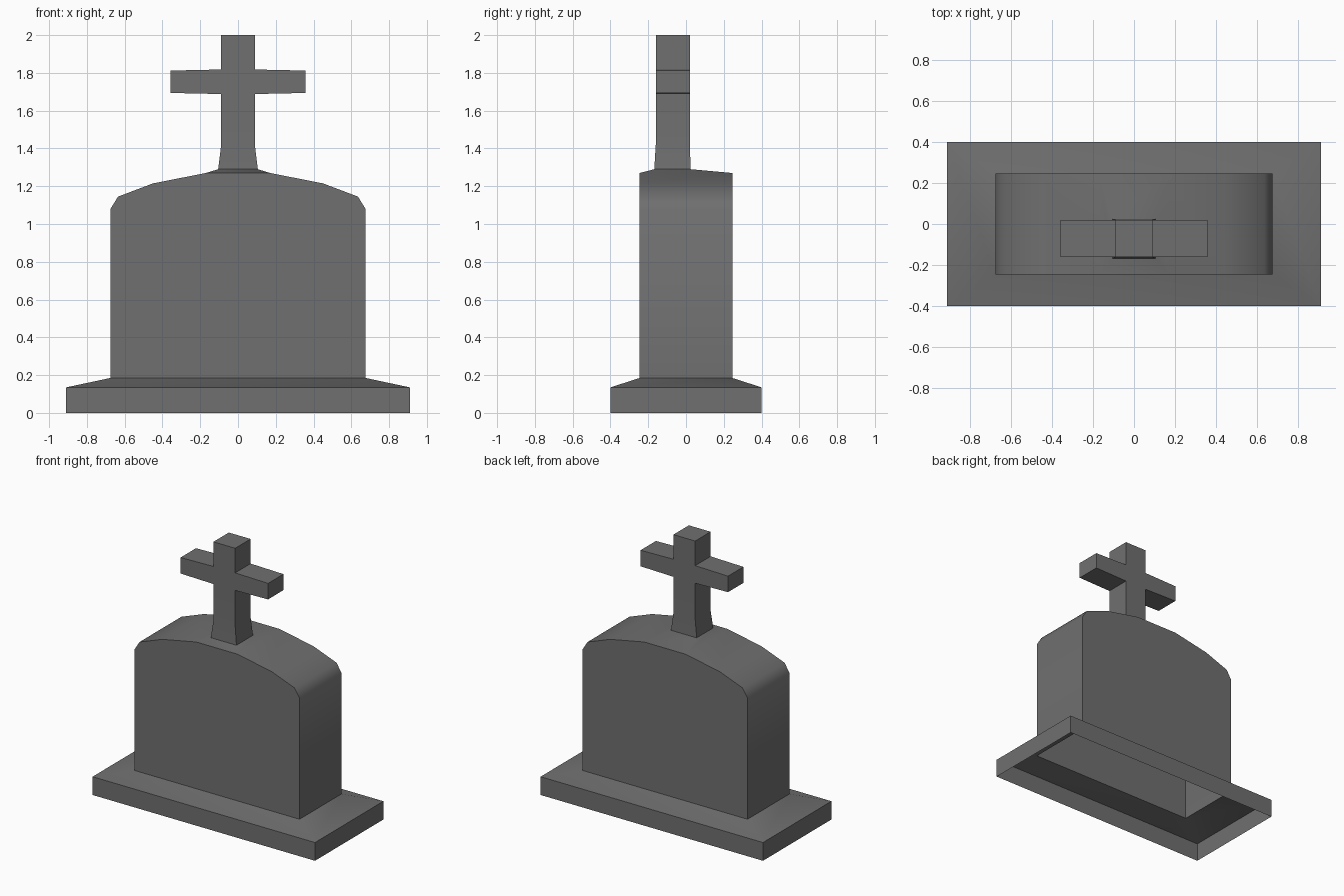
import bpy
import bmesh
from math import radians

cube = bpy.data.objects.get("Cube")
if cube:
    bpy.data.objects.remove(cube, do_unlink=True)

stone = bpy.data.materials.new("grey stone")
stone.use_nodes = True
GREY = (0.16, 0.16, 0.16, 1)
stone.diffuse_color = GREY
stone.node_tree.nodes["Principled BSDF"].inputs["Base Color"].default_value = GREY


def rect_ring(bm, half_x, y0, y1, z):
    """Counter-clockwise horizontal rectangle."""
    corners = [(-half_x, y0), (half_x, y0), (half_x, y1), (-half_x, y1)]
    return [bm.verts.new((x, y, z)) for x, y in corners]


def loft(bm, sections):
    """Bridge stacked rectangles with side faces; returns the rings."""
    rings = [rect_ring(bm, *s) for s in sections]
    for a, b in zip(rings, rings[1:]):
        for i in range(4):
            j = (i + 1) % 4
            bm.faces.new((a[i], a[j], b[j], b[i]))
    return rings


def finish(bm, name):
    bmesh.ops.remove_doubles(bm, verts=bm.verts, dist=0.001)
    mesh = bpy.data.meshes.new(name)
    bm.to_mesh(mesh)
    bm.free()
    mesh.materials.append(stone)
    obj = bpy.data.objects.new(name, mesh)
    bpy.context.collection.objects.link(obj)
    bpy.ops.object.select_all(action="DESELECT")
    obj.select_set(True)
    bpy.context.view_layer.objects.active = obj
    bpy.ops.object.shade_smooth_by_angle(angle=radians(45))


BODY_Y = 0.245

# Plinth: open underneath, sloping up to the headstone
bm = bmesh.new()
loft(bm, [(0.91, -0.4, 0.4, 0), (0.91, -0.4, 0.4, 0.135),
          (0.675, -BODY_Y, BODY_Y, 0.185)])
finish(bm, "plinth")

# Headstone: hollow slab with a rounded crown
bm = bmesh.new()
half = [(0.675, 0.185), (0.675, 1.08), (0.635, 1.145), (0.45, 1.215), (0.17, 1.27)]
profile = half + [(-x, z) for x, z in reversed(half)]
front = [bm.verts.new((x, -BODY_Y, z)) for x, z in profile]
back = [bm.verts.new((x, BODY_Y, z)) for x, z in profile]
bm.faces.new(front)
bm.faces.new(back[::-1])
for i in range(len(profile) - 1):
    if i != len(half) - 1:
        bm.faces.new((front[i], back[i], back[i + 1], front[i + 1]))
# Middle of the crown rises to the foot of the cross
loft(bm, [(0.17, -BODY_Y, BODY_Y, 1.27), (0.105, -0.168, 0.025, 1.29)])
finish(bm, "headstone")

# Cross: flared shaft with arms pulled out of its sides
bm = bmesh.new()
Y0, Y1 = -0.16, 0.02
ARM_LOW, ARM_HIGH = 1.688, 1.818
rings = loft(bm, [(0.105, -0.168, 0.025, 1.29), (0.089, Y0, Y1, 1.42),
                  (0.089, Y0, Y1, ARM_LOW), (0.089, Y0, Y1, ARM_HIGH),
                  (0.089, Y0, Y1, 2.0)])
bm.faces.new(rings[-1])
bm.normal_update()
sides = [f for f in bm.faces if abs(f.normal.x) > 0.9
         and ARM_LOW < f.calc_center_median().z < ARM_HIGH]
for face in bmesh.ops.extrude_discrete_faces(bm, faces=sides)["faces"]:
    mid = face.calc_center_median()
    for v in face.verts:
        v.co.x = 0.358 if mid.x > 0 else -0.358
        v.co.z = mid.z + (v.co.z - mid.z) * 0.91
finish(bm, "cross")
